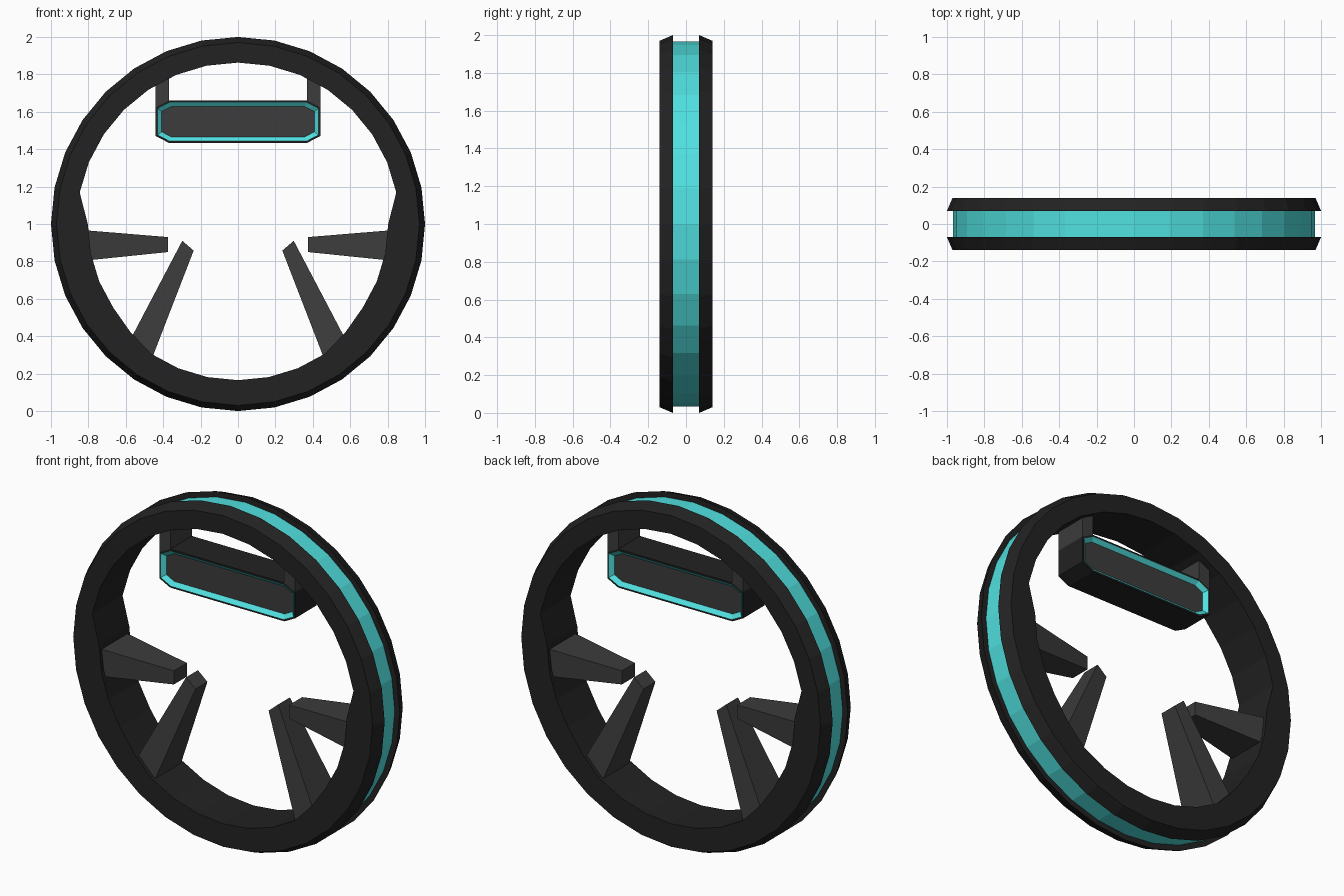
import bpy, bmesh
from math import sin, cos, radians

if "Cube" in bpy.data.objects:
    bpy.data.objects.remove(bpy.data.objects["Cube"])


def material(name, rgb):
    m = bpy.data.materials.new(name)
    m.diffuse_color = (*rgb, 1)
    m.use_nodes = True
    m.node_tree.nodes["Principled BSDF"].inputs["Base Color"].default_value = m.diffuse_color
    return m


BLACK = material("black", (0.016, 0.016, 0.016))
GREY = material("dark_grey", (0.045, 0.045, 0.045))
TEAL = material("teal", (0.08, 0.75, 0.74))
MATS = [BLACK, GREY, TEAL]


def loft(name, loops, band_mats, cap_mat=None):
    """Skin a list of equal point loops; cap the ends, or close into a torus."""
    bm = bmesh.new()
    rings = [[bm.verts.new(p) for p in loop] for loop in loops]
    n = len(rings[0])
    pairs = list(zip(rings, rings[1:]))
    if cap_mat is None:
        pairs.append((rings[-1], rings[0]))
    for (a, b), mat in zip(pairs, band_mats):
        for i in range(n):
            j = (i + 1) % n
            bm.faces.new((a[i], a[j], b[j], b[i])).material_index = mat
    if cap_mat is not None:
        for end in (rings[0], rings[-1]):
            bm.faces.new(end).material_index = cap_mat
    bmesh.ops.recalc_face_normals(bm, faces=bm.faces)
    me = bpy.data.meshes.new(name)
    bm.to_mesh(me)
    bm.free()
    for m in MATS:
        me.materials.append(m)
    ob = bpy.data.objects.new(name, me)
    bpy.context.collection.objects.link(ob)
    return ob


# Wheel ring: 32 sides, thicker on the inside where the side spokes join
N = 32


def inner_radius(i):
    a = i * 360 / N
    a = a - 360 if a > 270 else a
    a = 180 - a if a > 90 else a          # fold left side onto right
    if a > 5:
        return 0.863
    if a > -40:
        return 0.803
    return {-45: 0.815}.get(round(a), 0.835)


def circle(r, y):
    pts = []
    for i in range(N):
        a = radians(i * 360 / N)
        q = inner_radius(i) if r is None else r
        pts.append((q * cos(a), y, 1 + q * sin(a)))
    return pts


profile = [(None, -0.14), (0.97, -0.14), (1.0, -0.07), (0.967, -0.07),
           (0.967, 0.07), (1.0, 0.07), (0.97, 0.14), (None, 0.14)]
loft("wheel_ring", [circle(r, y) for r, y in profile], [0, 0, 0, 2, 0, 0, 0, 0])


# Display pod: chamfered box with teal recessed frames front and back
def octagon(inset, y):
    w, h, cx, cz = 0.44 - inset, 0.113 - inset, 0.07 - inset * 0.6, 0.036 - inset * 0.3
    q = [(w, h - cz), (w - cx, h)]
    pts = q + [(-x, z) for x, z in q[::-1]]
    pts += [(-x, -z) for x, z in pts]
    return [(x, y, 1.547 + z) for x, z in pts]


steps = [(0.032, -0.08), (0.009, -0.10), (0, -0.10),
         (0, 0.10), (0.009, 0.10), (0.032, 0.08)]
loft("display_pod", [octagon(*s) for s in steps], [2, 0, 0, 0, 2], cap_mat=1)


# Tapered bars: two (x, z) edges, each widened in y
def bar(name, end_a, ya, end_b, yb):
    for side, s in (("left", -1), ("right", 1)):
        loops = []
        for ((x1, z1), (x2, z2)), y in ((end_a, ya), (end_b, yb)):
            loops.append([(s * x1, -y, z1), (s * x2, -y, z2),
                          (s * x2, y, z2), (s * x1, y, z1)])
        loft(f"{side}_{name}", loops, [1], cap_mat=1)


bar("pod_support", ((0.44, 1.624), (0.368, 1.66)), 0.10,
    ((0.44, 1.82), (0.368, 1.82)), 0.10)
bar("side_spoke", ((0.374, 0.93), (0.374, 0.85)), 0.06,
    ((0.86, 0.97), (0.86, 0.80)), 0.128)
bar("lower_spoke", ((0.298, 0.91), (0.237, 0.858)), 0.055,
    ((0.595, 0.345), (0.472, 0.25)), 0.125)
